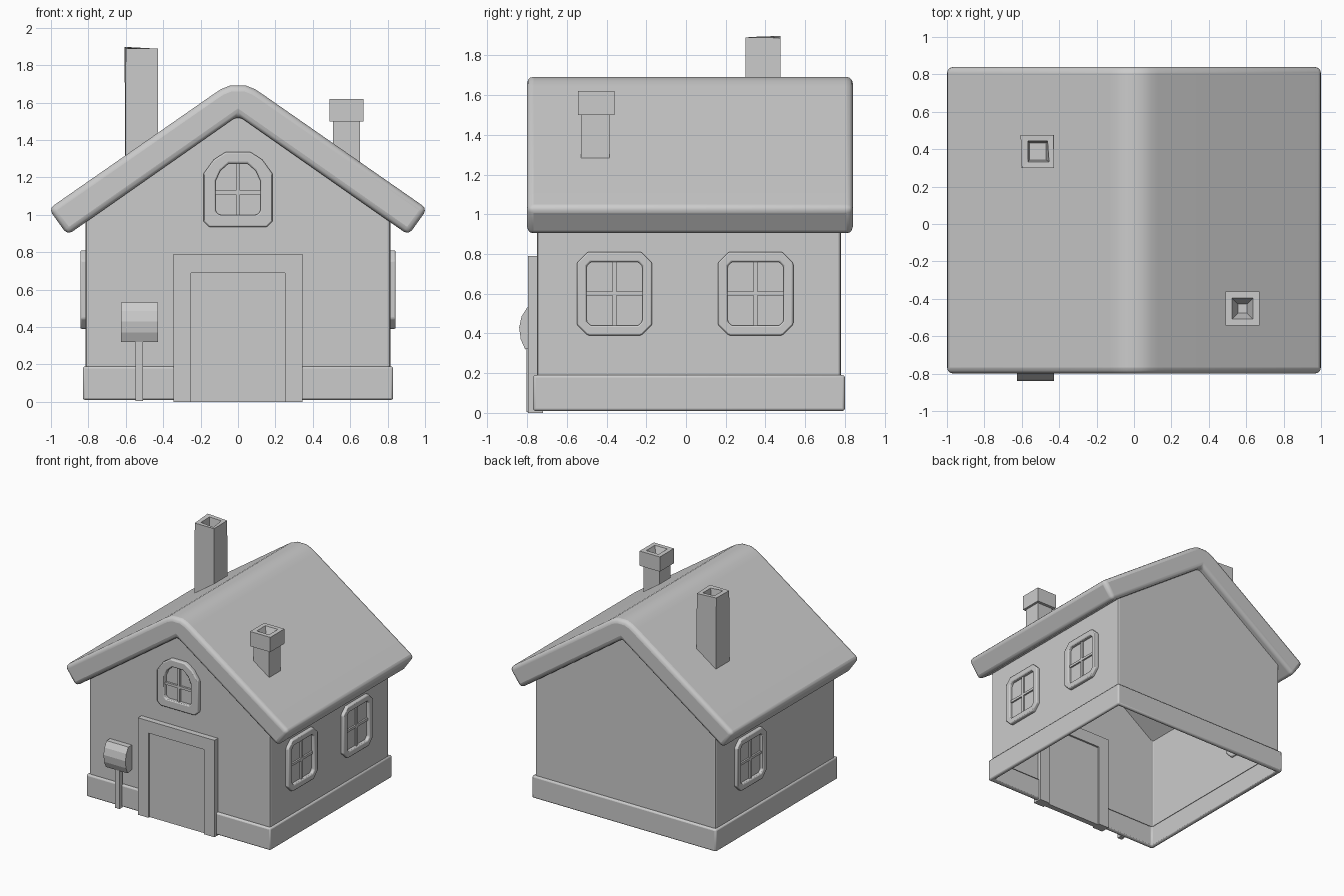
import bpy, bmesh, random

if "Cube" in bpy.data.objects:
    bpy.data.objects.remove(bpy.data.objects["Cube"])

random.seed(4)


def finish(bm, name, bevel=0.0, segments=2):
    bmesh.ops.recalc_face_normals(bm, faces=bm.faces)
    mesh = bpy.data.meshes.new(name)
    bm.to_mesh(mesh)
    bm.free()
    ob = bpy.data.objects.new(name, mesh)
    bpy.context.collection.objects.link(ob)
    if bevel:
        mod = ob.modifiers.new("Bevel", "BEVEL")
        mod.width = bevel
        mod.segments = segments
        mod.limit_method = 'ANGLE'
        bpy.ops.object.select_all(action='DESELECT')
        ob.select_set(True)
        bpy.context.view_layer.objects.active = ob
        bpy.ops.object.shade_smooth_by_angle(angle=0.7)
    return ob


def loft(name, loops, cyclic=False, cap_start=True, cap_end=True, **kw):
    """Skin equal-length closed loops, either capped or joined into a ring."""
    bm = bmesh.new()
    rows = [[bm.verts.new(p) for p in lp] for lp in loops]
    n = len(rows[0])
    pairs = list(zip(rows, rows[1:])) + ([(rows[-1], rows[0])] if cyclic else [])
    for a, b in pairs:
        for i in range(n):
            j = (i + 1) % n
            bm.faces.new((a[i], a[j], b[j], b[i]))
    if not cyclic:
        if cap_start:
            bm.faces.new(rows[0])
        if cap_end:
            bm.faces.new(rows[-1])
    return finish(bm, name, **kw)


# Directions for extruding flat outlines (u, v) by depth d
FRONT = lambda u, v, d: (u, -d, v)
RIGHT = lambda u, v, d: (d, u, v)
LEFT = lambda u, v, d: (-d, u, v)
TOP = lambda u, v, d: (u, v, d)


def prism(name, outline, to, d0, d1, **kw):
    return loft(name, [[to(u, v, d) for u, v in outline] for d in (d0, d1)], **kw)


def ring(name, outer, inner, to, d0, d1, **kw):
    loops = [[to(u, v, d) for u, v in o]
             for o, d in ((outer, d0), (outer, d1), (inner, d1), (inner, d0))]
    return loft(name, loops, cyclic=True, **kw)


def rect(u0, u1, v0, v1):
    return [(u0, v0), (u1, v0), (u1, v1), (u0, v1)]


def octagon(u0, u1, v0, v1, c):
    return [(u0 + c, v0), (u1 - c, v0), (u1, v0 + c), (u1, v1 - c),
            (u1 - c, v1), (u0 + c, v1), (u0, v1 - c), (u0, v0 + c)]


def mirrored(half):
    return half + [(-u, v) for u, v in reversed(half)]


# Walls: thin shell, open underneath and under the roof
bm = bmesh.new()
gable = [(-0.815, 0.01), (0.815, 0.01), (0.815, 0.99), (0, 1.56), (-0.815, 0.99)]
f = [bm.verts.new((x, -0.75, z)) for x, z in gable]
b = [bm.verts.new((x, 0.78, z)) for x, z in gable]
bm.faces.new(f)
bm.faces.new(b[::-1])
bm.faces.new((f[1], b[1], b[2], f[2]))
bm.faces.new((f[4], b[4], b[0], f[0]))
bmesh.ops.bevel(bm, geom=[e for e in bm.edges if len(e.link_faces) == 2],
                offset=0.015, segments=2, affect='EDGES', profile=0.5)
finish(bm, "walls")

# Base band
ring("base_band", rect(-0.83, 0.83, -0.77, 0.80), rect(-0.798, 0.798, -0.735, 0.765),
     TOP, 0.01, 0.19, bevel=0.012)

# Roof slab with rounded ridge
roof = [(0.0, 1.53), (0.912, 0.892), (1.012, 1.032), (0.13, 1.646), (0.09, 1.672), (0.04, 1.692)]
roof += [(-x, z) for x, z in reversed(roof[1:])]
prism("roof", roof, FRONT, -0.84, 0.80, bevel=0.032, segments=3)

# Door and surround
prism("door_panel", rect(-0.25, 0.25, 0, 0.69), FRONT, 0.735, 0.780)
surround = [(0.25, 0), (0.345, 0), (0.345, 0.79), (-0.345, 0.79), (-0.345, 0),
            (-0.25, 0), (-0.25, 0.69), (0.25, 0.69)]
prism("door_surround", surround, FRONT, 0.72, 0.796)


# Side windows: two on the right, one on the left
def side_window(name, y, to):
    ring(name + "_frame", octagon(y - 0.19, y + 0.19, 0.39, 0.81, 0.055),
         octagon(y - 0.14, y + 0.14, 0.44, 0.76, 0.02), to, 0.80, 0.843, bevel=0.008)
    prism(name + "_upright", rect(y - 0.01, y + 0.01, 0.435, 0.765), to, 0.80, 0.828)
    prism(name + "_crossbar", rect(y - 0.145, y + 0.145, 0.59, 0.61), to, 0.80, 0.828)


side_window("right_front_window", -0.36, RIGHT)
side_window("right_back_window", 0.35, RIGHT)
side_window("left_back_window", 0.35, LEFT)

# Arched attic window
arch_out = mirrored([(0.155, 0.935), (0.185, 0.965), (0.185, 1.22), (0.13, 1.295), (0.065, 1.337)])
arch_in = mirrored([(0.10, 1.0), (0.12, 1.02), (0.12, 1.18), (0.095, 1.235), (0.05, 1.275)])
ring("attic_window_frame", arch_out, arch_in, FRONT, 0.735, 0.782, bevel=0.008)
prism("attic_window_upright", rect(-0.01, 0.01, 0.99, 1.28), FRONT, 0.735, 0.766)
prism("attic_window_crossbar", rect(-0.125, 0.125, 1.11, 1.13), FRONT, 0.735, 0.766)


# Chimneys with tapered flue pits
def square(x, y, r, z, jitter=0.0):
    return [(x + u * r + random.uniform(-jitter, jitter), y + v * r,
             z + random.uniform(-jitter, jitter)) for u, v in rect(-1, 1, -1, 1)]


loft("tall_chimney", [square(-0.515, 0.388, 0.088, 1.20), square(-0.515, 0.388, 0.088, 1.893, 0.006),
                      square(-0.515, 0.388, 0.056, 1.888, 0.008), square(-0.515, 0.388, 0.045, 1.80)])
loft("short_chimney", [square(0.58, -0.457, 0.072, 1.20), square(0.58, -0.457, 0.072, 1.51)])
loft("short_chimney_cap", [square(0.58, -0.452, 0.091, 1.50), square(0.58, -0.452, 0.091, 1.62),
                           square(0.58, -0.452, 0.056, 1.62), square(0.58, -0.452, 0.025, 1.54)])

# Mailbox on a post, with a bulging front
box_side = [(-0.755, 0.33), (-0.810, 0.32), (-0.832, 0.37), (-0.84, 0.43),
            (-0.828, 0.485), (-0.80, 0.53), (-0.755, 0.53)]
prism("mailbox", box_side, RIGHT, -0.625, -0.428)
prism("mailbox_post", rect(-0.547, -0.507, -0.802, -0.766), TOP, 0.005, 0.34)
